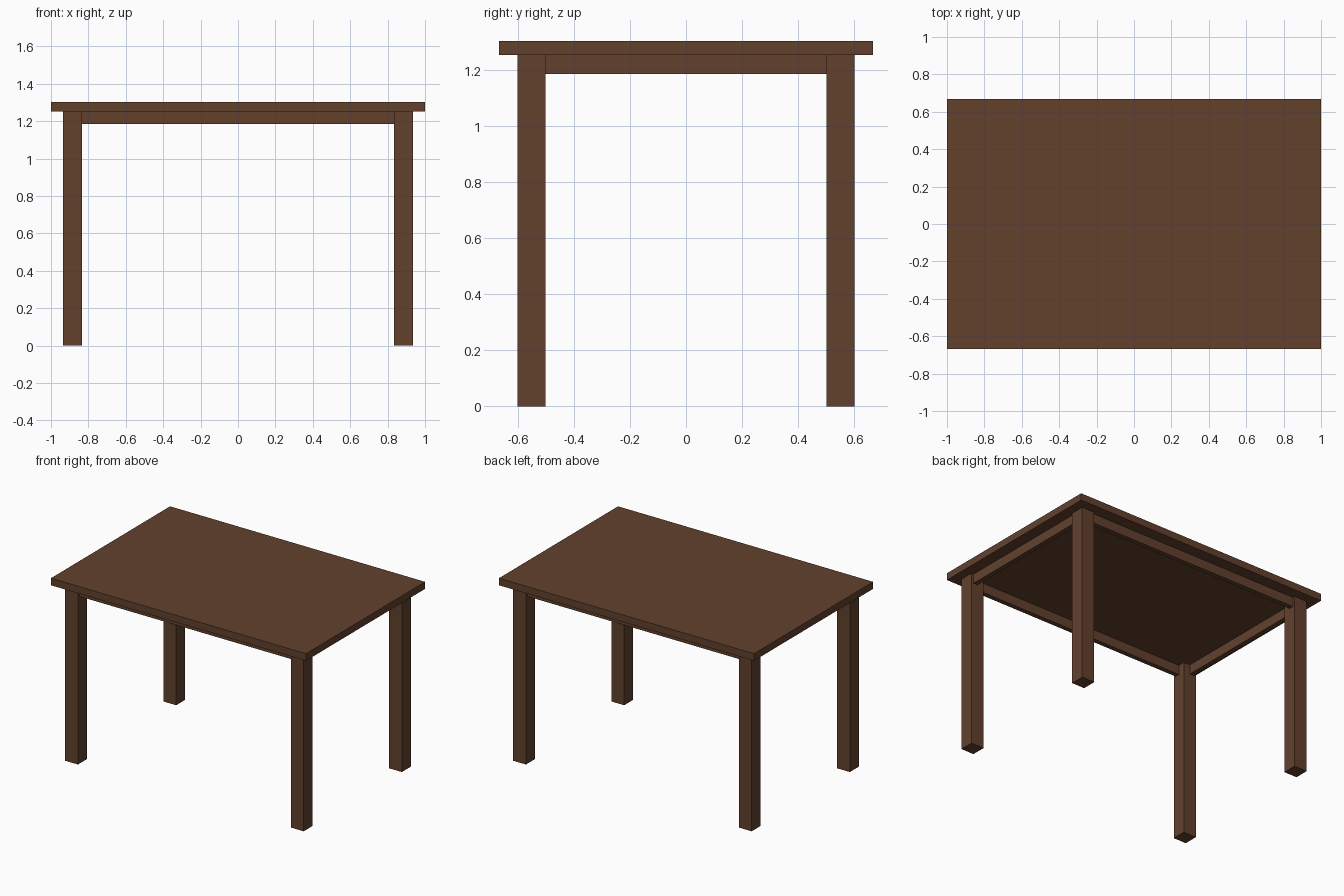
import bpy

if "Cube" in bpy.data.objects:
    bpy.data.objects.remove(bpy.data.objects["Cube"])

wood = bpy.data.materials.new("dark brown wood")
wood.diffuse_color = (0.122, 0.053, 0.027, 1)
wood.use_nodes = True
wood.node_tree.nodes["Principled BSDF"].inputs["Base Color"].default_value = wood.diffuse_color


def box(name, x, y, z):
    """Box spanning the given (min, max) ranges."""
    bpy.ops.mesh.primitive_cube_add(size=1)
    ob = bpy.context.object
    ob.name = name
    for v in ob.data.vertices:
        v.co = [sum(r) / 2 + c * (r[1] - r[0]) for r, c in zip((x, y, z), v.co)]
    ob.data.materials.append(wood)
    return ob


def span(sign, a, b):
    return tuple(sorted((sign * a, sign * b)))


TOP, UNDER, RAIL = 1.302, 1.252, 1.185

# table top
box("table_top", (-1, 1), (-0.667, 0.667), (UNDER, TOP))

# four square legs
for sx, side in ((-1, "left"), (1, "right")):
    for sy, end in ((-1, "front"), (1, "back")):
        box(f"{end}_{side}_leg", span(sx, 0.835, 0.935), span(sy, 0.50, 0.60), (0, UNDER))

# apron rails between the legs, set in slightly from the outer leg faces
for s, end, side in ((-1, "front", "left"), (1, "back", "right")):
    box(f"{end}_apron", (-0.835, 0.835), span(s, 0.55, 0.583), (RAIL, UNDER))
    box(f"{side}_apron", span(s, 0.885, 0.918), (-0.50, 0.50), (RAIL, UNDER))
